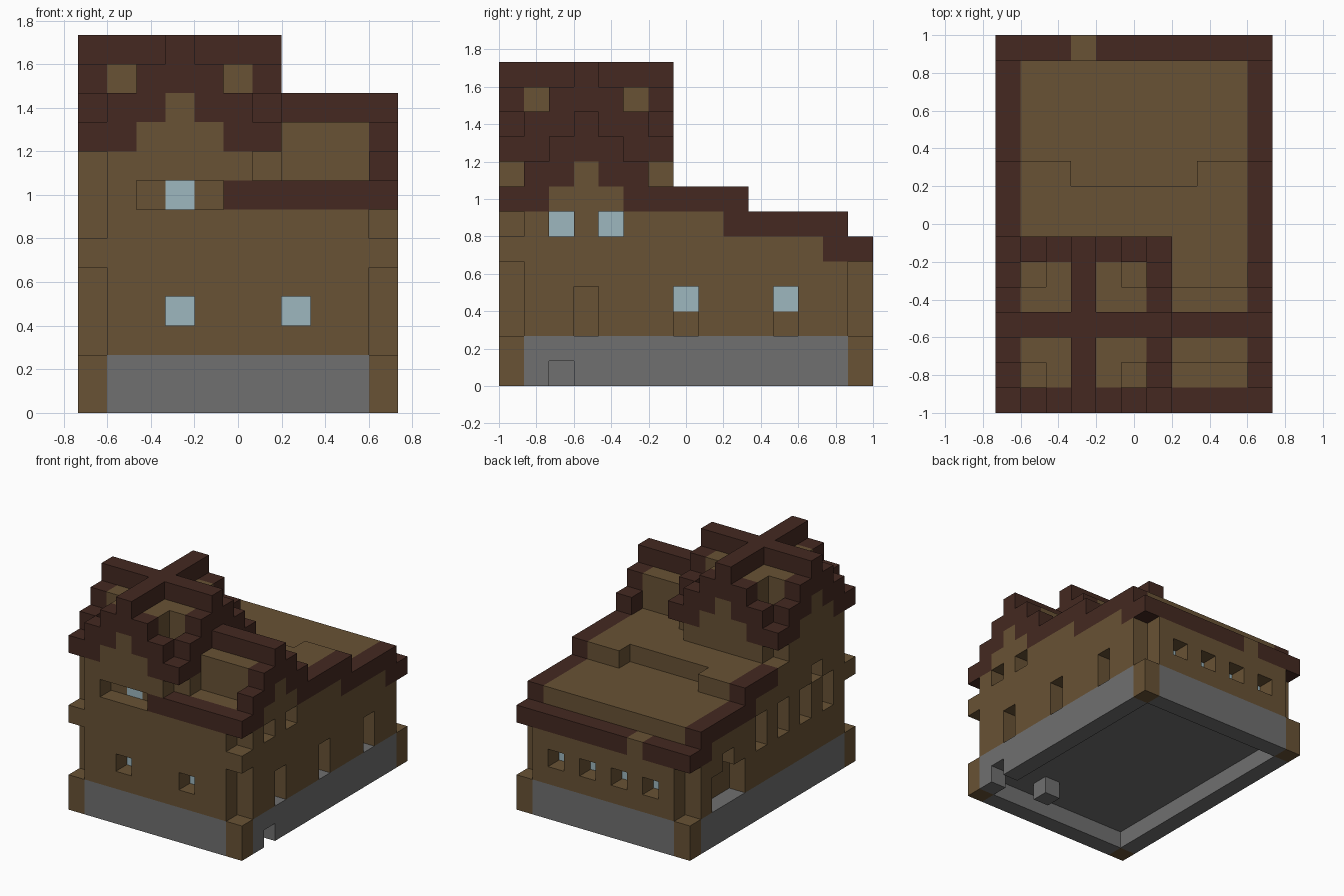
import bpy
import bmesh
from math import radians
from mathutils import Vector

old = bpy.data.objects.get("Cube")
if old:
    bpy.data.objects.remove(old, do_unlink=True)

WIDE, DEEP = 11, 15
UNIT = 2 / DEEP
LAST_X, LAST_Y = WIDE - 1, DEEP - 1


def material(name, colour):
    mat = bpy.data.materials.new(name)
    mat.use_nodes = True
    mat.diffuse_color = (*colour, 1)
    mat.node_tree.nodes["Principled BSDF"].inputs["Base Color"].default_value = (*colour, 1)
    return mat


wood = material("oak_brown", (.14, .085, .035))
dark = material("dark_brown", (.058, .022, .015))
stone = material("stone_grey", (.162, .162, .162))
pane = material("pale_blue_glass", (.34, .475, .52))

PARTS = {"stone_base": stone, "corner_posts": wood, "walls": wood,
         "roof": wood, "roof_trim": dark, "window_glass": pane}
blocks = {}


def span(v):
    return range(v[0], v[1] + 1) if isinstance(v, tuple) else (v,)


def fill(part, x, y, z):
    """Fill a box of blocks; each axis is one index or an inclusive pair."""
    for i in span(x):
        for j in span(y):
            for k in span(z):
                blocks[i, j, k] = part


def carve(x, y, z):
    for i in span(x):
        for j in span(y):
            for k in span(z):
                blocks.pop((i, j, k), None)


ALL_X, ALL_Y = (0, LAST_X), (0, LAST_Y)
SIDES = (0, LAST_X)

# Stone base with a recessed underside
fill("stone_base", ALL_X, ALL_Y, (0, 1))
carve((1, LAST_X - 1), (1, LAST_Y - 1), 0)
carve(LAST_X, 2, 0)
fill("stone_base", 7, 2, 0)

# Main walls and tower shaft
fill("walls", ALL_X, ALL_Y, (2, 4))
fill("walls", ALL_X, (0, LAST_Y - 1), 5)
fill("walls", ALL_X, (0, 6), 6)
fill("walls", (0, 6), (0, 6), (7, 8))

# Low stepped main roof
fill("roof", ALL_X, (7, 13), 6)
fill("roof", ALL_X, (7, 8), 7)
for x in ((0, 2), (8, LAST_X)):
    fill("roof", x, 9, 7)
for x in SIDES:
    fill("roof_trim", x, (7, 9), 7)
    fill("roof_trim", x, (9, 13), 6)
    fill("roof_trim", x, 13, 5)
fill("roof_trim", ALL_X, LAST_Y, 5)
fill("roof", 3, LAST_Y, 5)


def gable(cell, top):
    """Stepped gable end centred on index 3; cell(n) gives the x, y of column n."""
    for n in range(7):
        off = abs(n - 3)
        peak = top - off
        x, y = cell(n)
        carve(x, y, (top - 3, top))
        if off < 3:
            fill("walls", x, y, (top - 4, peak - 2))
            fill("roof_trim", x, y, (peak - 1, peak))
        else:
            fill("roof_trim", x, y, peak)


# Side wing with its ridge running out of the tower
fill("roof", (7, LAST_X), (0, 6), 7)
fill("roof_trim", (5, LAST_X), 0, 7)
fill("roof", (5, LAST_X), (2, 4), (8, 9))
fill("roof_trim", (5, LAST_X), 3, 10)
gable(lambda n: (LAST_X, n), 10)

# Tower roof: two crossing ridges with four sunken pockets
LEVEL = (12, 11, 9)
for i in range(1, 6):
    for j in range(1, 6):
        a, b = abs(i - 3), abs(j - 3)
        fill("roof", i, j, (9, max(LEVEL[a], LEVEL[b])))
        if a * b == 0:
            fill("roof_trim", i, j, 12)
for edge in (0, 6):
    gable(lambda n: (edge, n), 12)
    gable(lambda n: (n, edge), 12)
    for n in (1, 2, 3, 4, 5):
        fill("walls", n, edge, 8)

# Notched corners and their posts
for x in SIDES:
    for y in (0, LAST_Y):
        carve(x, y, (2, 4))
        fill("corner_posts", x, y, (0, 1))
    carve(x, 0, 6)
    fill("corner_posts", x, 0, 5)
carve(0, 0, (7, 8))
for x, y in ((0, 6), (6, 0), (6, 6)):
    carve(x, y, 8)

# Front windows and the wide tower niche
for x in (3, 7):
    carve(x, 0, 3)
    fill("window_glass", x, 1, 3)
carve((2, 4), 0, 7)
fill("window_glass", 3, 1, 7)

# Back windows
for x in (2, 4, 6, 8):
    carve(x, LAST_Y, 3)
    fill("window_glass", x, LAST_Y - 1, 3)

# Openings on the wing side
for y in (3, 7, 11):
    carve(LAST_X, y, (2, 3))
for y, z in ((7, 3), (11, 3), (2, 6), (4, 6)):
    carve(LAST_X, y, z)
    fill("window_glass", LAST_X - 1, y, z)

# Doorway and windows on the tower side
carve(0, (10, 12), (2, 3))
carve(0, 11, 4)
for y in (2, 4, 6, 8):
    carve(0, y, (4, 5))
    fill("window_glass", 1, y, 5)
carve(0, 3, 6)
fill("window_glass", 1, 3, 6)

# Turn each part's exposed block sides into one clean mesh
CENTRE = Vector((WIDE / 2, DEEP / 2, 0))
for part, mat in PARTS.items():
    bm = bmesh.new()
    for cell, owner in blocks.items():
        if owner != part:
            continue
        for axis in range(3):
            for sign in (-1, 1):
                near = list(cell)
                near[axis] += sign
                if tuple(near) in blocks:
                    continue
                u, v = (axis + 1) % 3, (axis + 2) % 3
                ring = []
                for du, dv in ((0, 0), (1, 0), (1, 1), (0, 1))[::sign]:
                    p = Vector(cell)
                    p[axis] += sign > 0
                    p[u] += du
                    p[v] += dv
                    ring.append(bm.verts.new((p - CENTRE) * UNIT))
                bm.faces.new(ring)
    bmesh.ops.remove_doubles(bm, verts=bm.verts, dist=UNIT / 100)
    bmesh.ops.dissolve_limit(bm, angle_limit=radians(1), verts=bm.verts, edges=bm.edges)
    mesh = bpy.data.meshes.new(part)
    bm.to_mesh(mesh)
    bm.free()
    mesh.materials.append(mat)
    bpy.context.collection.objects.link(bpy.data.objects.new(part, mesh))
